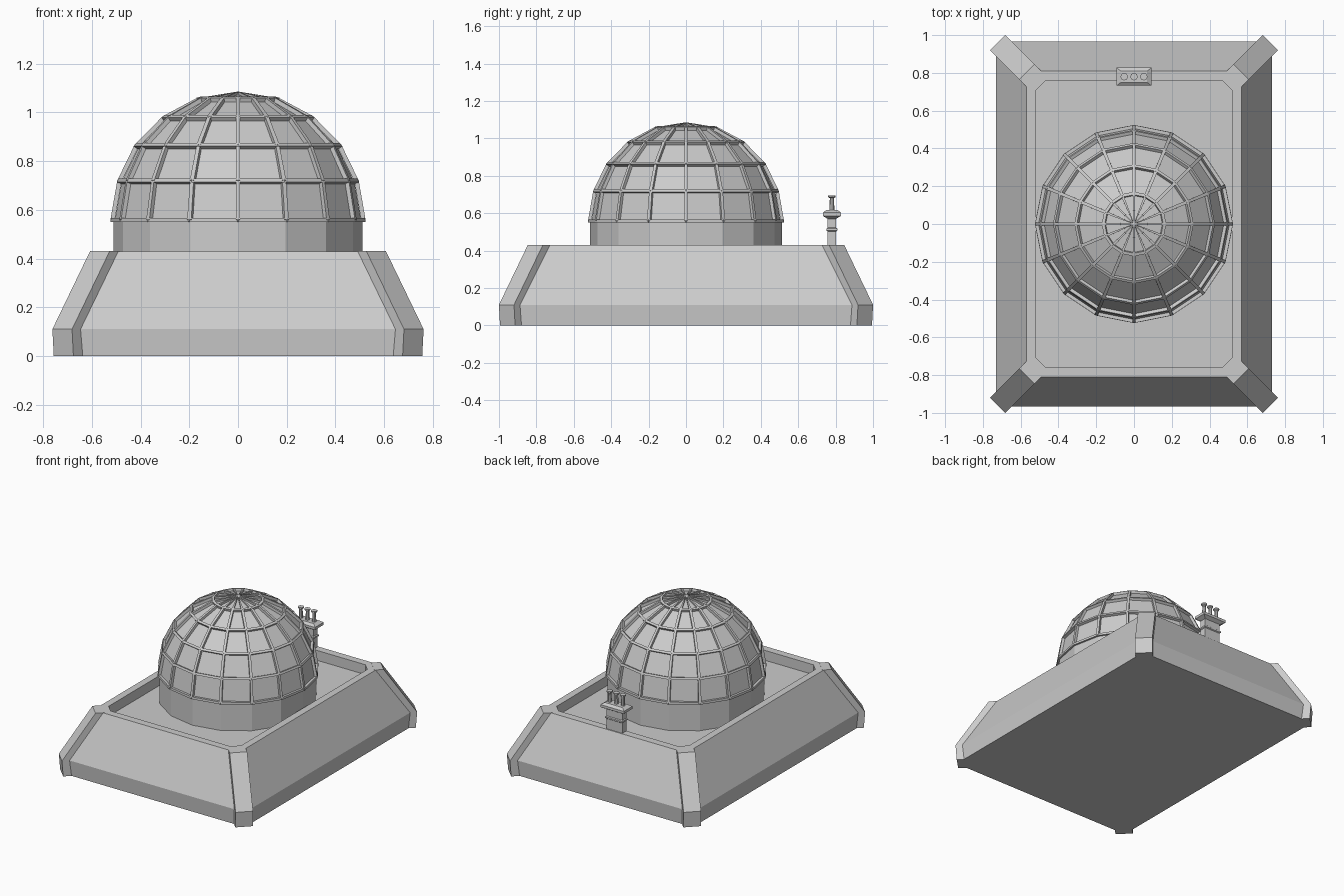
import bpy, bmesh, math
from mathutils import Vector

if "Cube" in bpy.data.objects:
    bpy.data.objects.remove(bpy.data.objects["Cube"])


def make_object(name, bm):
    bmesh.ops.recalc_face_normals(bm, faces=bm.faces)
    mesh = bpy.data.meshes.new(name)
    bm.to_mesh(mesh)
    bm.free()
    ob = bpy.data.objects.new(name, mesh)
    bpy.context.collection.objects.link(ob)
    return ob


def loft(bm, loops):
    """Join equal-length point loops with quads and cap both ends."""
    rings = [[bm.verts.new(p) for p in loop] for loop in loops]
    for a, b in zip(rings, rings[1:]):
        n = len(a)
        for i in range(n):
            j = (i + 1) % n
            bm.faces.new((a[i], a[j], b[j], b[i]))
    bm.faces.new(rings[0])
    bm.faces.new(rings[-1])


def octagon(hx, hy, c, z):
    return [(hx, -hy + c, z), (hx, hy - c, z), (hx - c, hy, z), (-hx + c, hy, z),
            (-hx, hy - c, z), (-hx, -hy + c, z), (-hx + c, -hy, z), (hx - c, -hy, z)]


def rect(hx, hy, z, cy):
    return [(hx, cy - hy, z), (hx, cy + hy, z), (-hx, cy + hy, z), (-hx, cy - hy, z)]


def circle(r, z, n=16, cx=0, cy=0):
    return [(cx + r * math.cos(2 * math.pi * i / n),
             cy + r * math.sin(2 * math.pi * i / n), z) for i in range(n)]


# Sloped base with sunken roof
bm = bmesh.new()
loft(bm, [octagon(0.722, 0.956, 0.05, 0), octagon(0.73, 0.965, 0.05, 0.11),
          octagon(0.57, 0.81, 0.05, 0.43), octagon(0.52, 0.757, 0.05, 0.43),
          octagon(0.52, 0.757, 0.05, 0.36)])
make_object("base", bm)

# Diagonal corner buttresses
profile = [(-0.06, 0), (0.211, 0), (0.219, 0.11), (0, 0.431), (-0.06, 0.431)]
bm = bmesh.new()
k = math.sqrt(0.5)
for sx in (-1, 1):
    for sy in (-1, 1):
        loft(bm, [[(sx * (0.567 + k * (t - w)), sy * (0.805 + k * (t + w)), z)
                   for t, z in profile] for w in (-0.057, 0.057)])
make_object("corner_buttresses", bm)

# Drum under the dome
bm = bmesh.new()
loft(bm, [circle(0.512, 0.355), circle(0.512, 0.555)])
make_object("drum", bm)

# Dome panels, slightly inside the frame
rings = [(0.515, 0.558), (0.487, 0.718), (0.417, 0.862), (0.304, 0.977), (0.16, 1.054)]
apex = Vector((0, 0, 1.08))
inset = 0.009
bm = bmesh.new()
loft(bm, [circle(r - inset, z - inset * 0.5) for r, z in rings]
     + [circle(0.002, apex.z - inset * 0.5)])
make_object("dome_panels", bm)


# Dome frame made of square bars facing away from the dome centre
def bar(bm, p, q, wp, wq, depth=0.018):
    along = (q - p).normalized()
    out = (p + q) / 2 - Vector((0, 0, 0.53))
    out = (out - along * out.dot(along)).normalized()
    side = along.cross(out)
    loops = []
    for c, w in ((p, wp), (q, wq)):
        loops.append([c + side * a * w / 2 + out * b * depth / 2
                      for a, b in ((-1, -1), (1, -1), (1, 1), (-1, 1))])
    loft(bm, loops)


bm = bmesh.new()
points = [[Vector(p) for p in circle(r, z)] for r, z in rings]
for level, ring in enumerate(points):
    for i in range(16):
        bar(bm, ring[i], ring[(i + 1) % 16], 0.016, 0.016)
        if level + 1 < len(points):
            bar(bm, ring[i], points[level + 1][i], 0.018, 0.016)
        else:
            bar(bm, ring[i], apex, 0.014, 0.003, 0.012)
make_object("dome_frame", bm)

# Chimney stack with band and bevelled cap
cy = 0.78
bm = bmesh.new()
loft(bm, [rect(hx, hy, z, cy) for hx, hy, z in
          [(0.062, 0.023, 0.42), (0.062, 0.023, 0.502), (0.068, 0.029, 0.507),
           (0.068, 0.029, 0.517), (0.062, 0.023, 0.522), (0.062, 0.023, 0.57),
           (0.092, 0.048, 0.585), (0.092, 0.048, 0.603), (0.07, 0.03, 0.617)]])
make_object("chimney_stack", bm)

# Three chimney pots
bm = bmesh.new()
for x in (-0.052, 0, 0.052):
    loft(bm, [circle(r, z, 8, x, cy) for r, z in
              [(0.014, 0.61), (0.011, 0.68), (0.02, 0.686), (0.02, 0.695)]])
make_object("chimney_pots", bm)
